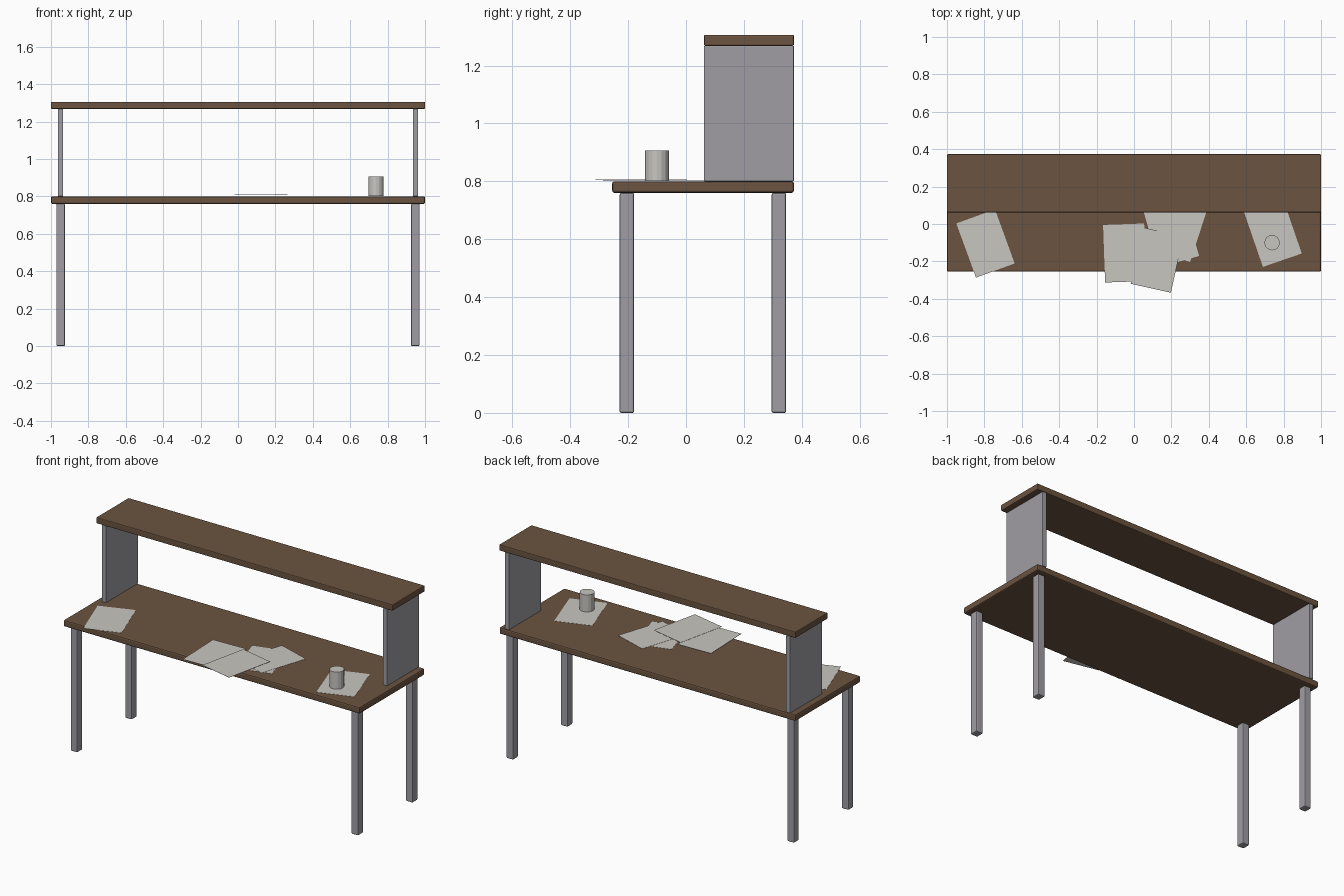
import bpy
import math

cube = bpy.data.objects.get("Cube")
if cube:
    bpy.data.objects.remove(cube, do_unlink=True)


def material(name, rgb):
    m = bpy.data.materials.new(name)
    m.use_nodes = True
    m.diffuse_color = (*rgb, 1)
    m.node_tree.nodes["Principled BSDF"].inputs["Base Color"].default_value = (*rgb, 1)
    return m


wood = material("brown_wood", (0.147, 0.087, 0.051))
metal = material("grey_metal", (0.35, 0.34, 0.37))
white = material("off_white", (0.58, 0.565, 0.53))


def box(name, low, high, mat, bevel=0.0, turn=0.0):
    """Box between two corners, optionally bevelled and turned about z."""
    centre = [(a + b) / 2 for a, b in zip(low, high)]
    bpy.ops.mesh.primitive_cube_add(size=1, location=centre)
    ob = bpy.context.object
    ob.name = name
    ob.scale = [b - a for a, b in zip(low, high)]
    bpy.ops.object.transform_apply(location=False, rotation=False, scale=True)
    ob.rotation_euler.z = math.radians(turn)
    ob.data.materials.append(mat)
    if bevel:
        mod = ob.modifiers.new("edge_bevel", 'BEVEL')
        mod.width = bevel
        mod.segments = 2
    return ob


# Desk top and raised shelf
FRONT, BACK, SHELF_FRONT = -0.255, 0.373, 0.062
box("desk_top", (-1, FRONT, 0.76), (1, BACK, 0.80), wood, 0.008)
box("upper_shelf", (-1, SHELF_FRONT, 1.268), (1, BACK, 1.306), wood, 0.005)

# Legs and shelf side panels, mirrored left and right
for side, s in (("left", 1), ("right", -1)):
    for end, y in (("front", -0.204), ("back", 0.321)):
        x = s * 0.948
        box(f"{end}_{side}_leg", (x - 0.023, y - 0.025, 0),
            (x + 0.023, y + 0.025, 0.76), metal, 0.006)
    x = s * 0.949
    box(f"{side}_shelf_panel", (x - 0.014, SHELF_FRONT, 0.80),
        (x + 0.014, BACK, 1.268), metal, 0.003)

# Loose paper sheets: centre x, centre y, height, turn in degrees
sheets = [
    (-0.794, -0.104, 0.802, 20),
    (0.743, -0.048, 0.802, 19),
    (0.20, -0.053, 0.802, 16),
    (0.243, -0.023, 0.805, -18),
    (-0.05, -0.155, 0.808, 2),
    (0.123, -0.193, 0.812, -12.5),
]
for i, (x, y, z, turn) in enumerate(sheets):
    box(f"paper_sheet_{i + 1}", (x - 0.11, y - 0.154, z - 0.001),
        (x + 0.11, y + 0.154, z), white, turn=turn)

# Cup standing on the sheet at the left
bpy.ops.mesh.primitive_cylinder_add(vertices=16, radius=0.041, depth=0.105,
                                    location=(0.738, -0.1, 0.8535))
cup = bpy.context.object
cup.name = "cup"
cup.data.materials.append(white)
